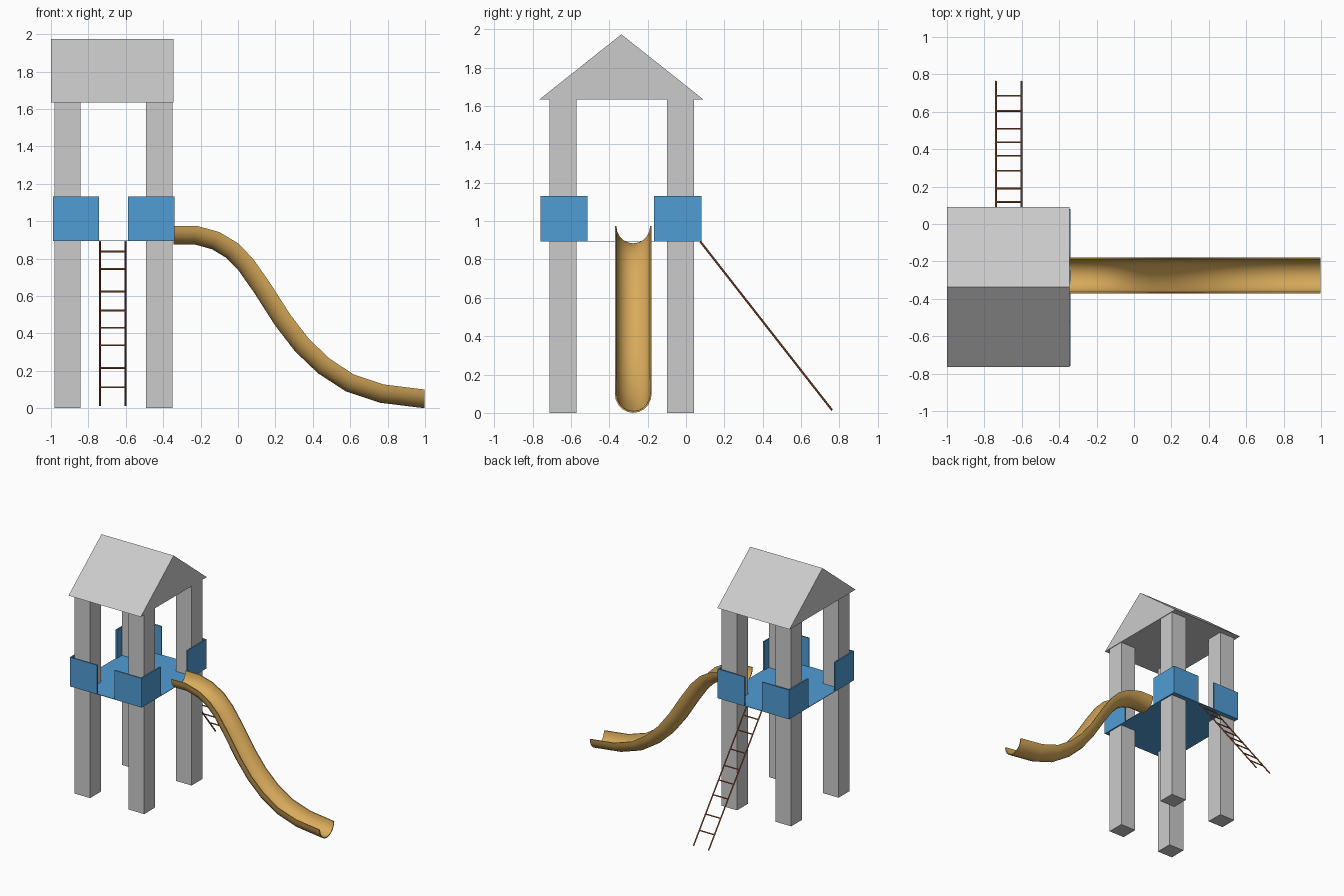
import bpy, math
from mathutils import Vector

if "Cube" in bpy.data.objects:
    bpy.data.objects.remove(bpy.data.objects["Cube"])


def material(name, rgb):
    m = bpy.data.materials.new(name)
    m.diffuse_color = (*rgb, 1)
    m.use_nodes = True
    m.node_tree.nodes["Principled BSDF"].inputs["Base Color"].default_value = m.diffuse_color
    return m


GREY = material("light grey", (0.60, 0.60, 0.60))
BLUE = material("panel blue", (0.08, 0.335, 0.66))
GOLD = material("slide gold", (0.70, 0.41, 0.105))
RUST = material("ladder rust", (0.42, 0.12, 0.045))


def make(name, verts, faces, mat):
    me = bpy.data.meshes.new(name)
    me.from_pydata(verts, [], faces)
    me.materials.append(mat)
    ob = bpy.data.objects.new(name, me)
    bpy.context.collection.objects.link(ob)
    return ob


def prism(name, bottom, top, mat):
    """Closed solid between two matching counter-clockwise loops."""
    n = len(bottom)
    faces = [tuple(reversed(range(n))), tuple(range(n, 2 * n))]
    faces += [(i, (i + 1) % n, n + (i + 1) % n, n + i) for i in range(n)]
    return make(name, bottom + top, faces, mat)


def box(name, x0, x1, y0, y1, z0, z1, mat):
    loop = [(x0, y0), (x1, y0), (x1, y1), (x0, y1)]
    return prism(name, [(*p, z0) for p in loop], [(*p, z1) for p in loop], mat)


def rod(name, a, b, r, mat, sides=8):
    a, b = Vector(a), Vector(b)
    d = (b - a).normalized()
    u = d.orthogonal().normalized()
    v = d.cross(u)
    off = [r * (math.cos(t) * u + math.sin(t) * v)
           for t in (2 * math.pi * i / sides for i in range(sides))]
    return prism(name, [a + o for o in off], [b + o for o in off], mat)


# Tower: posts and gable roof
for sx, x in (("left", -0.981), ("right", -0.491)):
    for sy, y in (("front", -0.712), ("back", -0.099)):
        box(f"{sy}_{sx}_post", x, x + 0.14, y, y + 0.14, 0, 1.636, GREY)
gable = [(-0.764, 1.635), (0.09, 1.635), (-0.337, 1.974)]
prism("roof", [(-1.0, *p) for p in gable], [(-0.346, *p) for p in gable], GREY)

# Platform sheet and corner guard panels
X0, X1, Y0, Y1 = -0.99, -0.34, -0.76, 0.08
Z0, Z1, T, L = 0.893, 1.132, 0.01, 0.247
box("platform", X0, X1, Y0, Y1, Z0, Z0 + 0.004, BLUE)
for sx, x, dx in (("left", X0, 1), ("right", X1, -1)):
    for sy, y, dy in (("front", Y0, 1), ("back", Y1, -1)):
        corner = [(0, 0), (L, 0), (L, T), (T, T), (T, L), (0, L)]
        pts = [(x + dx * a, y + dy * b) for a, b in corner]
        if dx * dy < 0:
            pts.reverse()
        prism(f"{sy}_{sx}_guard", [(*p, Z0) for p in pts],
              [(*p, Z1) for p in pts], BLUE)

# Slide: half-pipe trough swept along the rim line (x, z)
rim = [(-0.345, 0.975), (-0.22, 0.975), (-0.10, 0.942), (0.0, 0.882),
       (0.08, 0.80), (0.17, 0.672), (0.28, 0.50), (0.38, 0.37),
       (0.49, 0.265), (0.62, 0.18), (0.78, 0.127), (0.997, 0.10)]
YC, R, WALL, SEG = -0.275, 0.096, 0.008, 10
arc = [math.pi * i / SEG for i in range(SEG + 1)]
section = [(R * math.cos(t), 1.04 * R * math.sin(t)) for t in arc]
section += [((R - WALL) * math.cos(t), (1.04 * R - WALL) * math.sin(t))
            for t in reversed(arc)]
verts, faces, n = [], [], len(section)
for i, (x, z) in enumerate(rim):
    if i in (0, len(rim) - 1):
        tx, tz = 1, 0
    else:
        tx, tz = rim[i + 1][0] - rim[i - 1][0], rim[i + 1][1] - rim[i - 1][1]
    h = math.hypot(tx, tz)
    tx, tz = tx / h, tz / h
    verts += [(x + tz * d, YC + w, z - tx * d) for w, d in section]
    if i:
        a, b = (i - 1) * n, i * n
        faces += [(a + j, b + j, b + (j + 1) % n, a + (j + 1) % n)
                  for j in range(n)]
m = (len(rim) - 1) * n
for j in range(SEG):  # end lips
    k = n - 1 - j
    faces.append((j, j + 1, k - 1, k))
    faces.append((m + k, m + k - 1, m + j + 1, m + j))
slide = make("slide", verts, faces, GOLD)
bpy.context.view_layer.objects.active = slide
slide.select_set(True)
bpy.ops.object.mode_set(mode='EDIT')
bpy.ops.mesh.select_all(action='SELECT')
bpy.ops.mesh.normals_make_consistent(inside=False)
bpy.ops.object.mode_set(mode='OBJECT')
bpy.ops.object.shade_smooth_by_angle(angle=math.radians(40))

# Ladder leaning on the back edge
top, foot = Vector((0, 0.075, 0.893)), Vector((0, 0.762, 0.014))
for side, x in (("left", -0.738), ("right", -0.601)):
    rod(f"{side}_ladder_rail", top + Vector((x, 0, 0)),
        foot + Vector((x, 0, 0)), 0.0055, RUST)
for i, z in enumerate((0.838, 0.745, 0.625, 0.522, 0.43, 0.337, 0.215, 0.112)):
    p = top.lerp(foot, (top.z - z) / (top.z - foot.z))
    rod(f"ladder_rung_{i + 1}", (-0.738, p.y, z), (-0.601, p.y, z), 0.005, RUST)
